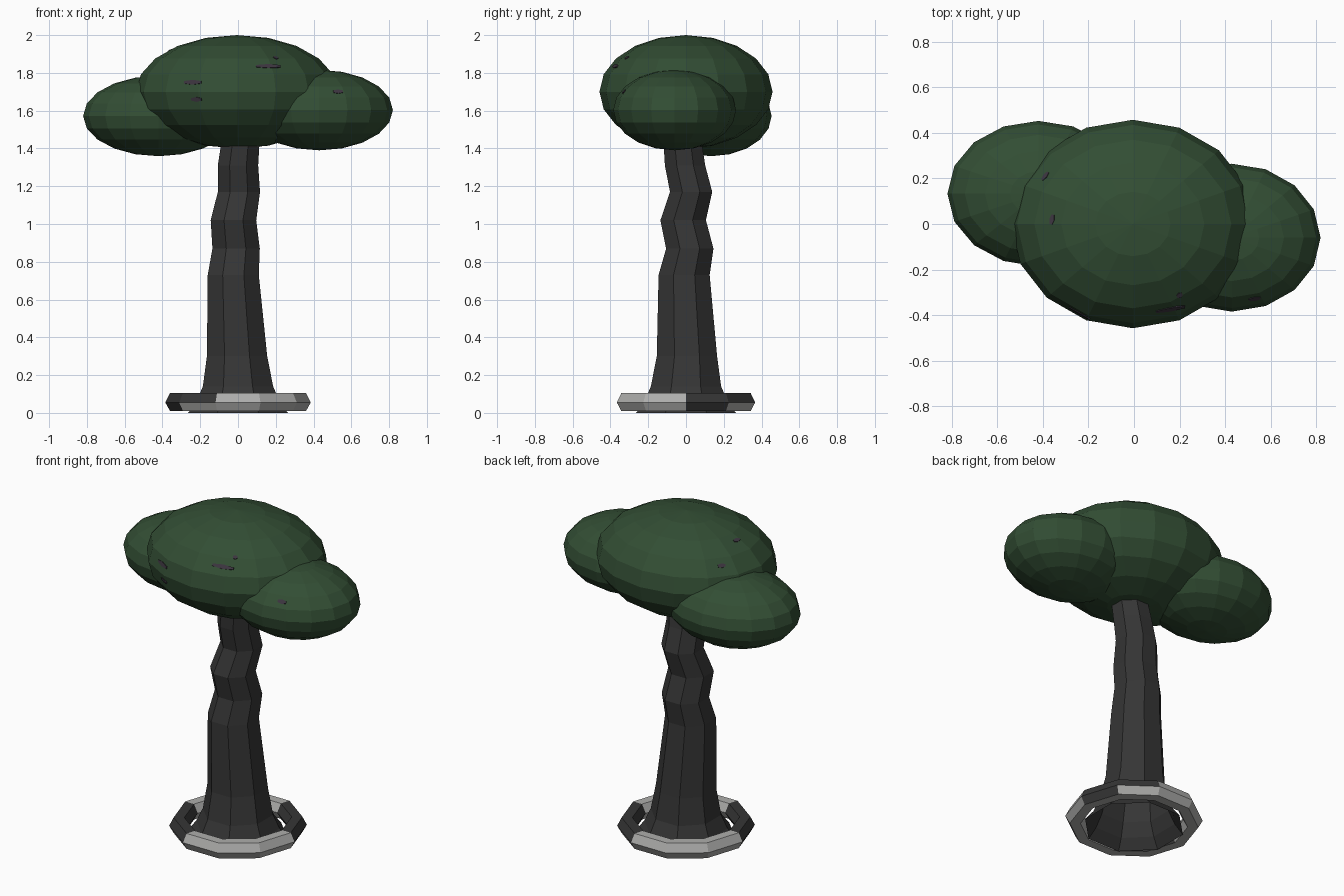
import bpy, bmesh, math
from mathutils import Vector, Matrix
from mathutils.bvhtree import BVHTree

if "Cube" in bpy.data.objects:
    bpy.data.objects.remove(bpy.data.objects["Cube"], do_unlink=True)


def material(name, color):
    m = bpy.data.materials.new(name)
    m.use_nodes = True
    m.diffuse_color = (*color, 1)
    m.node_tree.nodes["Principled BSDF"].inputs["Base Color"].default_value = (*color, 1)
    return m


leaf = material("leaf green", (0.032, 0.075, 0.034))
bark = material("charcoal bark", (0.036, 0.036, 0.036))
pale = material("pale grey", (0.42, 0.42, 0.41))
twig = material("dull purple", (0.045, 0.035, 0.05))


def finish(name, bm, *mats):
    mesh = bpy.data.meshes.new(name)
    bm.to_mesh(mesh)
    bm.free()
    for m in mats:
        mesh.materials.append(m)
    obj = bpy.data.objects.new(name, mesh)
    bpy.context.collection.objects.link(obj)
    return obj


def bridge(bm, a, b):
    n = len(a)
    return [bm.faces.new((a[i], a[(i + 1) % n], b[(i + 1) % n], b[i])) for i in range(n)]


# Trunk: crooked eight-sided tube with a flared open foot (z, x, y, radius)
TRUNK = [(0, 0, 0, .27), (.06, 0, 0, .225), (.14, 0, 0, .19), (.3, -.005, .005, .163),
         (.73, -.025, -.01, .138), (.87, -.01, .02, .128), (1.02, -.024, -.015, .123),
         (1.17, .005, .027, .114), (1.31, 0, -.005, .109), (1.5, .02, -.025, .1)]
bm = bmesh.new()
previous = None
for z, x, y, r in TRUNK:
    loop = []
    for i in range(8):
        a = math.tau * (i + .5) / 8
        loop.append(bm.verts.new((x + 1.06 * r * math.cos(a), y + 1.06 * r * math.sin(a), z)))
    if previous:
        bridge(bm, previous, loop)
    previous = loop
bm.faces.new(previous)
finish("trunk", bm, bark)

# Ground ring: ten segments, six-sided section, dark and pale spans
SECTION = [(.385, .055), (.36, .105), (.3, .105), (.275, .055), (.3, .01), (.36, .01)]
bm = bmesh.new()
loops = []
for i in range(10):
    a = math.tau * i / 10
    loops.append([bm.verts.new((r * math.cos(a), r * math.sin(a), z)) for r, z in SECTION])
for i in range(10):
    for k, face in enumerate(bridge(bm, loops[i], loops[(i + 1) % 10])):
        span = i % 5
        underside = k == 4 or (k == 5 and span == 1)
        face.material_index = 1 if span < 2 and not underside else 0
bmesh.ops.recalc_face_normals(bm, faces=bm.faces)
finish("ground_ring", bm, pale, bark)


# Crown: three faceted ellipsoids, each with a few twig flecks
def leaf_clump(name, center, radii, flecks):
    bm = bmesh.new()
    place = Matrix.Translation(center) @ Matrix.Diagonal((*radii, 1))
    bmesh.ops.create_uvsphere(bm, u_segments=16, v_segments=10, radius=1, matrix=place)
    tree = BVHTree.FromBMesh(bm)
    finish(name, bm, leaf)
    for n, (origin, direction, length) in enumerate(flecks):
        hit, normal, _, _ = tree.ray_cast(Vector(origin), Vector(direction))
        if hit is None:
            continue
        side = Vector((0, 0, 1)).cross(normal).normalized()
        frame = Matrix((side, normal.cross(side), normal)).transposed().to_4x4()
        plate = bmesh.new()
        bmesh.ops.create_cone(plate, cap_ends=True, segments=6, radius1=1, radius2=1, depth=1,
                              matrix=Matrix.Translation(hit) @ frame
                              @ Matrix.Diagonal((length, .013, .006, 1)))
        finish(f"{name}_fleck_{n + 1}", plate, twig)


BACK, DOWN = (0, 1, 0), (0, 0, -1)
leaf_clump("middle_leaf_clump", (-.005, 0, 1.7), (.535, .458, .3),
           [((-.24, -2, 1.75), BACK, .06), ((-.22, -2, 1.66), BACK, .035),
            ((.16, -2, 1.835), BACK, .075), ((.2, -2, 1.88), BACK, .015),
            ((-.39, .21, 3), DOWN, .025), ((-.36, .02, 3), DOWN, .025)])
leaf_clump("left_leaf_clump", (.43, -.06, 1.603), (.39, .325, .213),
           [((.53, -2, 1.7), BACK, .03)])
leaf_clump("right_leaf_clump", (-.42, .133, 1.572), (.4, .32, .213), [])
